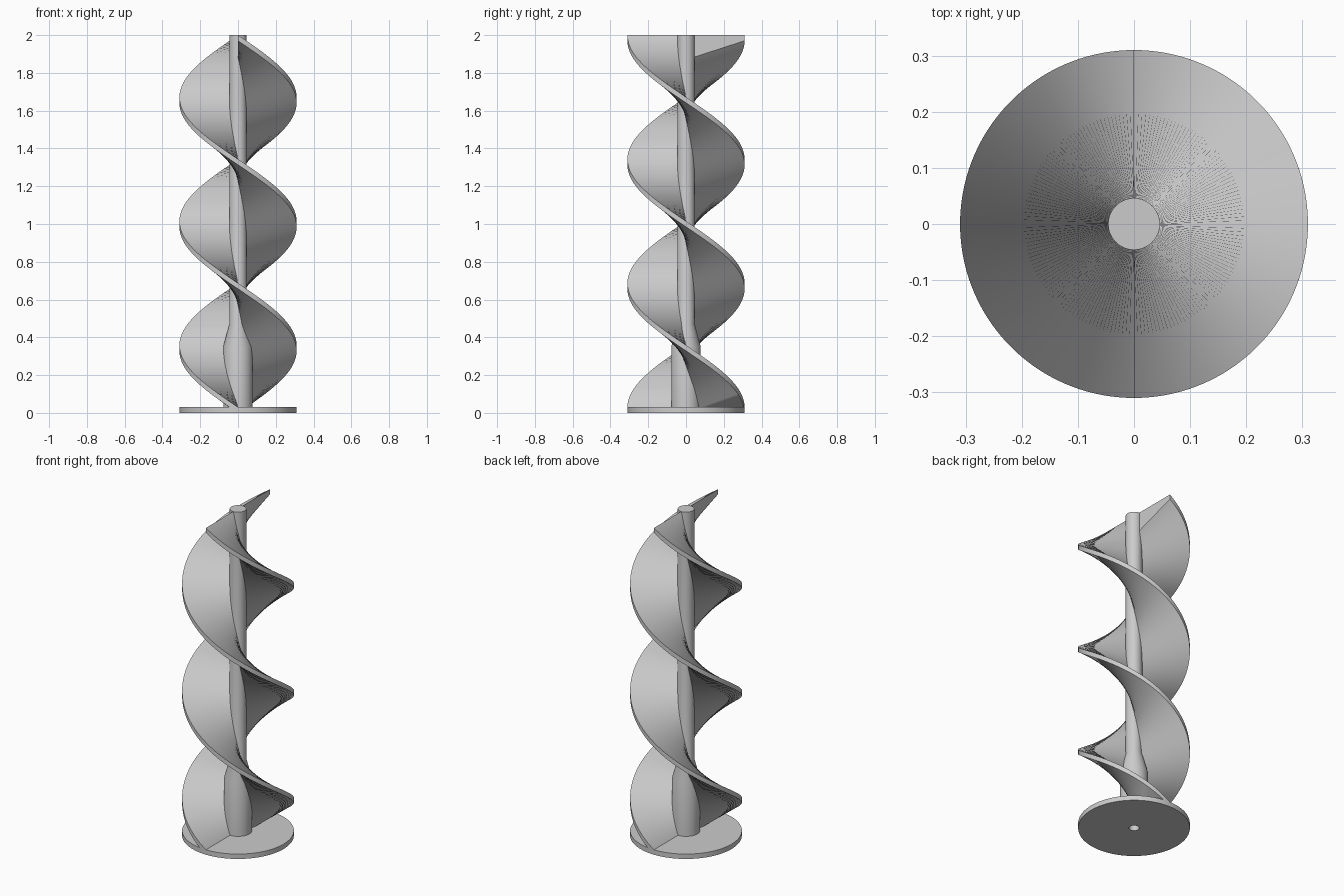
import bpy, bmesh
from math import cos, sin, pi, radians

if "Cube" in bpy.data.objects:
    bpy.data.objects.remove(bpy.data.objects["Cube"], do_unlink=True)

HEIGHT, RADIUS, PLATE = 2.0, 0.31, 0.03
BORE = 0.028

grey = bpy.data.materials.new("plain_grey")
grey.use_nodes = True
grey.diffuse_color = (0.6, 0.6, 0.6, 1)
grey.node_tree.nodes["Principled BSDF"].inputs["Base Color"].default_value = (0.6, 0.6, 0.6, 1)


def finish(bm, name):
    bmesh.ops.recalc_face_normals(bm, faces=bm.faces)
    mesh = bpy.data.meshes.new(name)
    bm.to_mesh(mesh)
    bm.free()
    mesh.materials.append(grey)
    obj = bpy.data.objects.new(name, mesh)
    bpy.context.collection.objects.link(obj)
    bpy.ops.object.select_all(action='DESELECT')
    obj.select_set(True)
    bpy.context.view_layer.objects.active = obj
    bpy.ops.object.shade_smooth_by_angle(angle=radians(25))
    return obj


def lathe(name, profile, closed=False, steps=96):
    """Spin an (r, z) profile round the upright axis."""
    bm = bmesh.new()
    verts = [bm.verts.new((r, 0, z)) for r, z in profile]
    edges = [bm.edges.new(pair) for pair in zip(verts, verts[1:])]
    if closed:
        edges.append(bm.edges.new((verts[-1], verts[0])))
    bmesh.ops.spin(bm, geom=verts + edges, cent=(0, 0, 0), axis=(0, 0, 1),
                   angle=2 * pi, steps=steps)
    bmesh.ops.remove_doubles(bm, verts=bm.verts, dist=1e-5)
    return finish(bm, name)


def blade(name, start, steps=270):
    """Sweep a tapered section one and a half turns down the post."""
    inner, root, rim = 0.032, 0.12, 0.03
    bm = bmesh.new()
    rings = []
    for i in range(steps + 1):
        t = i / steps
        a = start + 3 * pi * t
        top = HEIGHT - (HEIGHT - PLATE) * t
        section = ((inner, top), (RADIUS, top), (RADIUS, top - rim), (inner, top - root))
        # the lower end is buried in the base plate
        rings.append([bm.verts.new((r * cos(a), r * sin(a), max(z, 0.005)))
                      for r, z in section])
    for a, b in zip(rings, rings[1:]):
        for k in range(4):
            n = (k + 1) % 4
            bm.faces.new((a[k], a[n], b[n], b[k]))
    bm.faces.new(rings[0])
    bm.faces.new(rings[-1])
    return finish(bm, name)


# round base plate with a bore
lathe("base_plate", [(BORE, 0), (RADIUS, 0), (RADIUS, PLATE), (BORE, PLATE)], closed=True)

# post with a thick socket at the foot and a blind bore
lathe("centre_post", [(0, 0.3), (BORE, 0.3), (BORE, 0.02), (0.078, 0.02), (0.078, 0.35),
                      (0.046, 0.47), (0.046, HEIGHT), (0, HEIGHT)])

# two opposite helical blades
for side, start in (("back", pi / 2), ("front", -pi / 2)):
    blade("helical_blade_" + side, start)
